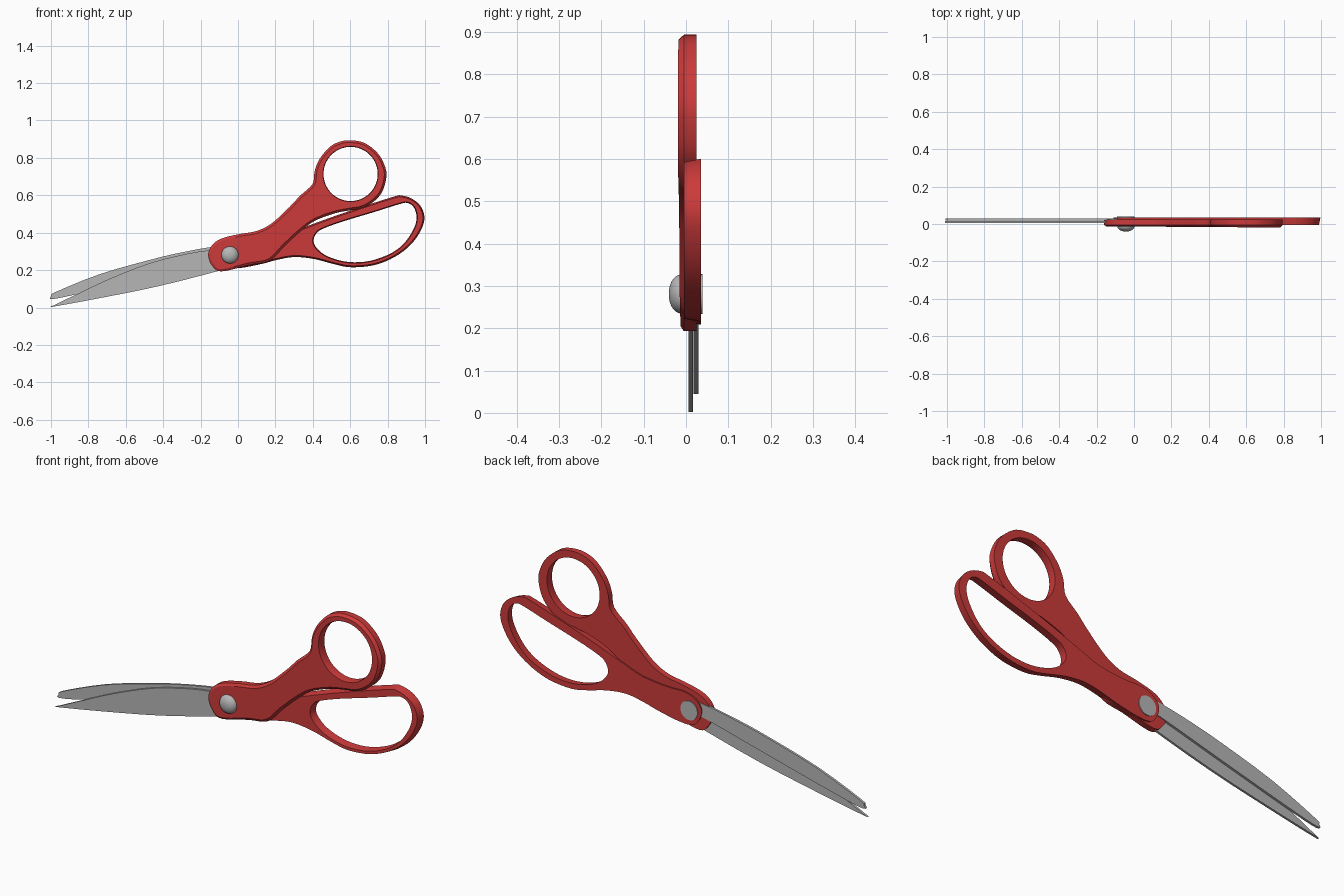
import bpy, bmesh, math
from mathutils import Vector

if "Cube" in bpy.data.objects:
    bpy.data.objects.remove(bpy.data.objects["Cube"], do_unlink=True)


def material(name, rgb):
    m = bpy.data.materials.new(name)
    m.use_nodes = True
    m.diffuse_color = (*rgb, 1)
    m.node_tree.nodes["Principled BSDF"].inputs["Base Color"].default_value = (*rgb, 1)
    return m


RED = material("red plastic", (0.60, 0.042, 0.042))
STEEL = material("grey steel", (0.47, 0.47, 0.47))


def smooth_loop(pts, steps):
    """Closed Catmull-Rom curve through the points."""
    p = [Vector(q) for q in pts]
    n, out = len(p), []
    for i in range(n):
        a, b, c, d = p[i - 1], p[i], p[(i + 1) % n], p[(i + 2) % n]
        for s in range(steps):
            t = s / steps
            out.append(0.5 * (2 * b + (c - a) * t + (2 * a - 5 * b + 4 * c - d) * t * t
                              + (3 * b - a - 3 * c + d) * t ** 3))
    return out


def offset_loop(loop, dist):
    """Shrink a closed loop by dist (grow it if negative)."""
    n = len(loop)
    area = sum(loop[i - 1].x * loop[i].y - loop[i].x * loop[i - 1].y for i in range(n))
    sign = 1 if area > 0 else -1
    out = []
    for i in range(n):
        t = (loop[(i + 1) % n] - loop[i - 1]).normalized()
        out.append(loop[i] + Vector((-t.y, t.x)) * dist * sign)
    return out


def finish(name, bm, mat):
    bmesh.ops.recalc_face_normals(bm, faces=bm.faces)
    me = bpy.data.meshes.new(name)
    bm.to_mesh(me)
    bm.free()
    me.materials.append(mat)
    ob = bpy.data.objects.new(name, me)
    bpy.context.collection.objects.link(ob)
    bpy.ops.object.select_all(action='DESELECT')
    ob.select_set(True)
    bpy.context.view_layer.objects.active = ob
    bpy.ops.object.shade_smooth_by_angle(angle=math.radians(28))
    return ob


def plate(name, mat, outline, layers, hole=None, hole_draft=0.0, steps=4, tilt=0.0):
    """Solid plate in the xz plane. layers = (y, inset) from front to back."""
    bm = bmesh.new()
    caps = [[], []]
    for pts, is_hole in ((outline, False), (hole, True)):
        if not pts:
            continue
        base = smooth_loop(pts, steps)
        rings = []
        for k, (y, inset) in enumerate(layers):
            d = inset if not is_hole else (-hole_draft if k == 0 else 0)
            slope = tilt if k == 0 else 0
            rings.append([bm.verts.new((v.x, y - slope * v.x, v.y))
                          for v in offset_loop(base, d)])
        n = len(base)
        for r, s in zip(rings, rings[1:]):
            for i in range(n):
                bm.faces.new((r[i - 1], r[i], s[i], s[i - 1]))
        for cap, ring in zip(caps, (rings[0], rings[-1])):
            cap += [bm.edges.get((ring[i - 1], ring[i])) for i in range(n)]
    for cap in caps:
        bmesh.ops.triangle_fill(bm, use_beauty=True, use_dissolve=False, edges=cap)
    return finish(name, bm, mat)


# Front handle with the round thumb loop
thumb_outline = [
    (-.16, .28), (-.138, .334), (-.088, .369), (.008, .393), (.099, .409), (.18, .45),
    (.275, .537), (.33, .596), (.398, .66), (.41, .73), (.436, .794), (.49, .858),
    (.543, .886), (.60, .894), (.676, .88), (.746, .826), (.783, .762), (.794, .703),
    (.773, .623), (.73, .57), (.666, .532), (.596, .519), (.516, .503), (.41, .463),
    (.33, .404), (.249, .329), (.168, .249), (.06, .227), (-.088, .193), (-.138, .222)]
thumb_hole = [(.602 + .145 * math.cos(i * math.tau / 16), .714 + .145 * math.sin(i * math.tau / 16))
              for i in range(16)]
plate("thumb_handle", RED, thumb_outline, [(-.0135, .012), (-.005, 0), (.025, 0)],
      thumb_hole, .003, tilt=.007)

# Back handle with the long finger loop
finger_outline = [
    (-.11, .285), (-.088, .335), (-.02, .365), (.088, .366), (.222, .382), (.329, .42),
    (.489, .479), (.676, .543), (.837, .594), (.874, .599), (.928, .583), (.976, .543),
    (.997, .479), (.976, .409), (.922, .334), (.837, .27), (.73, .227), (.607, .215),
    (.516, .231), (.409, .259), (.302, .27), (.206, .254), (.126, .233), (.008, .211),
    (-.072, .217)]
finger_hole = [
    (.404, .35), (.42, .398), (.463, .425), (.57, .463), (.73, .511), (.864, .553),
    (.906, .559), (.939, .537), (.955, .484), (.939, .42), (.885, .34), (.81, .286),
    (.703, .249), (.596, .243), (.5, .265), (.436, .302)]
plate("finger_handle", RED, finger_outline, [(-.005, .008), (.035, 0)], finger_hole, .005)

# Blades, lying against each other
lower_outline = [
    (-.987, .005), (-.74, .05), (-.42, .115), (-.088, .2), (0, .23), (0, .34),
    (-.13, .31), (-.26, .29), (-.47, .238), (-.69, .152), (-.86, .072), (-.985, .012)]
upper_outline = [
    (-.995, .045), (-.86, .072), (-.47, .17), (-.12, .26), (0, .28), (0, .33),
    (-.13, .325), (-.3, .295), (-.47, .255), (-.74, .178), (-.975, .083), (-.998, .062)]
plate("lower_blade", STEEL, lower_outline, [(.006, 0), (.0165, 0)], steps=3)
plate("upper_blade", STEEL, upper_outline, [(.0175, 0), (.029, 0)], steps=3)

# Pivot screw: domed head in front, flat disc behind, as one lathe profile
profile = [(.047, .039), (.047, -.010)]
profile += [(.046 * math.cos(a), -.012 - .029 * math.sin(a))
            for a in (i * math.pi / 14 for i in range(7))]
bm = bmesh.new()
SEG = 32
rings = [[bm.verts.new((-.043 + r * math.cos(j * math.tau / SEG), y,
                        .281 + r * math.sin(j * math.tau / SEG))) for j in range(SEG)]
         for r, y in profile]
for r, s in zip(rings, rings[1:]):
    for j in range(SEG):
        bm.faces.new((r[j - 1], r[j], s[j], s[j - 1]))
bm.faces.new(rings[0])
bm.faces.new(rings[-1])
finish("pivot_screw", bm, STEEL)
